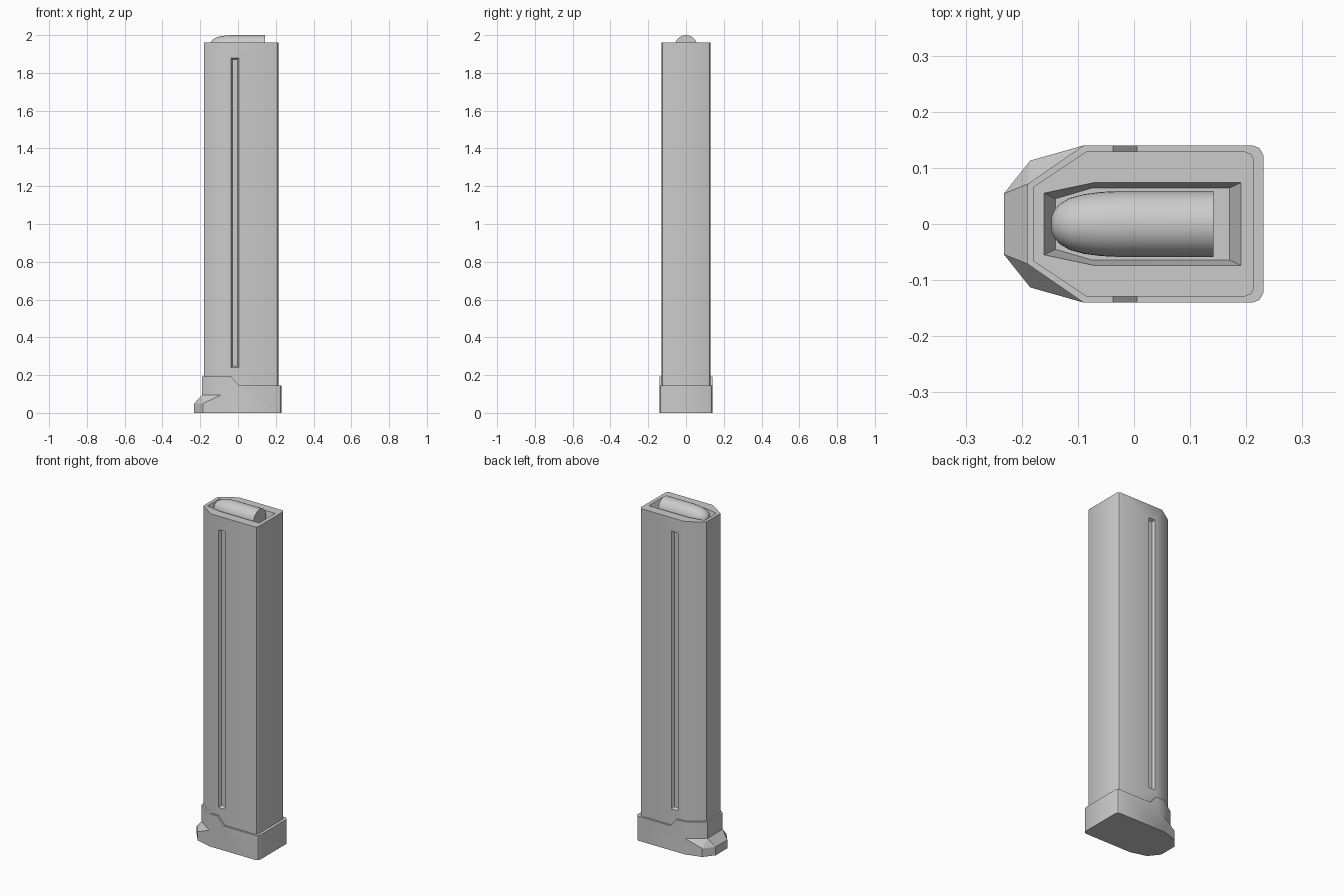
import bpy, bmesh, math

if "Cube" in bpy.data.objects:
    bpy.data.objects.remove(bpy.data.objects["Cube"])


def make(name, bm, smooth=False):
    bmesh.ops.recalc_face_normals(bm, faces=bm.faces)
    me = bpy.data.meshes.new(name)
    bm.to_mesh(me)
    bm.free()
    ob = bpy.data.objects.new(name, me)
    bpy.context.collection.objects.link(ob)
    if smooth:
        smooth_object(ob)
    return ob


def smooth_object(ob):
    bpy.ops.object.select_all(action='DESELECT')
    ob.select_set(True)
    bpy.context.view_layer.objects.active = ob
    bpy.ops.object.shade_smooth_by_angle(angle=math.radians(35))


def mirrored(half):
    """Close a half outline (y > 0) across the x axis."""
    return half + [(x, -y) for x, y in reversed(half)]


def loft(name, rings):
    """Solid through matching rings of 3D points."""
    bm = bmesh.new()
    rows = [[bm.verts.new(p) for p in ring] for ring in rings]
    n = len(rows[0])
    for a, b in zip(rows, rows[1:]):
        for i in range(n):
            j = (i + 1) % n
            bm.faces.new((a[i], a[j], b[j], b[i]))
    bm.faces.new(rows[0][::-1])
    bm.faces.new(rows[-1])
    return make(name, bm)


def at_z(pts, z):
    return [(x, y, z) for x, y in pts]


def cut(ob, cutter):
    m = ob.modifiers.new("cut", 'BOOLEAN')
    m.operation = 'DIFFERENCE'
    m.solver = 'EXACT'
    m.object = cutter
    bpy.context.view_layer.objects.active = ob
    bpy.ops.object.modifier_apply(modifier=m.name)
    bpy.data.objects.remove(cutter)


# Magazine body
body_plan = mirrored([(-0.18, 0.066), (-0.085, 0.129), (0.198, 0.129),
                      (0.208, 0.125), (0.214, 0.114)])
body = loft("magazine_body", [at_z(body_plan, 0.1), at_z(body_plan, 1.96)])

# Tapered feed opening
floor = mirrored([(-0.14, 0.045), (-0.075, 0.064), (0.17, 0.064)])
rim = mirrored([(-0.16, 0.055), (-0.07, 0.074), (0.191, 0.074)])
cut(body, loft("opening_cutter", [at_z(floor, 1.91), at_z(rim, 1.96), at_z(rim, 2.0)]))


# Long tapered groove on each side
def rect(x0, x1, z0, z1, y):
    return [(x0, y, z0), (x1, y, z0), (x1, y, z1), (x0, y, z1)]


for s in (-1, 1):
    cut(body, loft("groove_cutter", [
        rect(-0.029, -0.003, 0.248, 1.872, s * 0.113),
        rect(-0.037, 0.005, 0.24, 1.88, s * 0.129),
        rect(-0.037, 0.005, 0.24, 1.88, s * 0.15)]))
smooth_object(body)

# Base plate with stepped top edge
base_plan = mirrored([(-0.19, 0.071), (-0.09, 0.14), (0.212, 0.14),
                      (0.224, 0.135), (0.231, 0.122)])
base = loft("base_plate", [at_z(base_plan, 0), at_z(base_plan, 0.193)])
step = [(-0.037, 0.193), (0.005, 0.145), (0.3, 0.145), (0.3, 0.3), (-0.037, 0.3)]
cut(base, loft("step_cutter", [[(x, y, z) for x, z in step] for y in (-0.3, 0.3)]))
smooth_object(base)

# Sloped toe at the front of the base
bm = bmesh.new()
for s in (-1, 1):
    for x, y, z in [(-0.232, 0.054, 0), (-0.232, 0.054, 0.05),
                    (-0.185, 0.113, 0), (-0.185, 0.113, 0.05),
                    (-0.09, 0.14, 0), (-0.09, 0.14, 0.095), (-0.19, 0.071, 0.095)]:
        bm.verts.new((x, s * y, z))
bmesh.ops.convex_hull(bm, input=bm.verts)
make("base_toe", bm)

# Top cartridge, a lathed profile along x
profile = [(-0.147, 0.012), (-0.142, 0.025), (-0.132, 0.036), (-0.115, 0.046),
           (-0.09, 0.053), (-0.06, 0.057), (-0.03, 0.0585), (0.142, 0.0585)]
N = 32
loft_rings = [[(x, r * math.cos(2 * math.pi * i / N), 1.9415 + r * math.sin(2 * math.pi * i / N))
               for i in range(N)] for x, r in profile]
cartridge = loft("cartridge", loft_rings)
smooth_object(cartridge)
